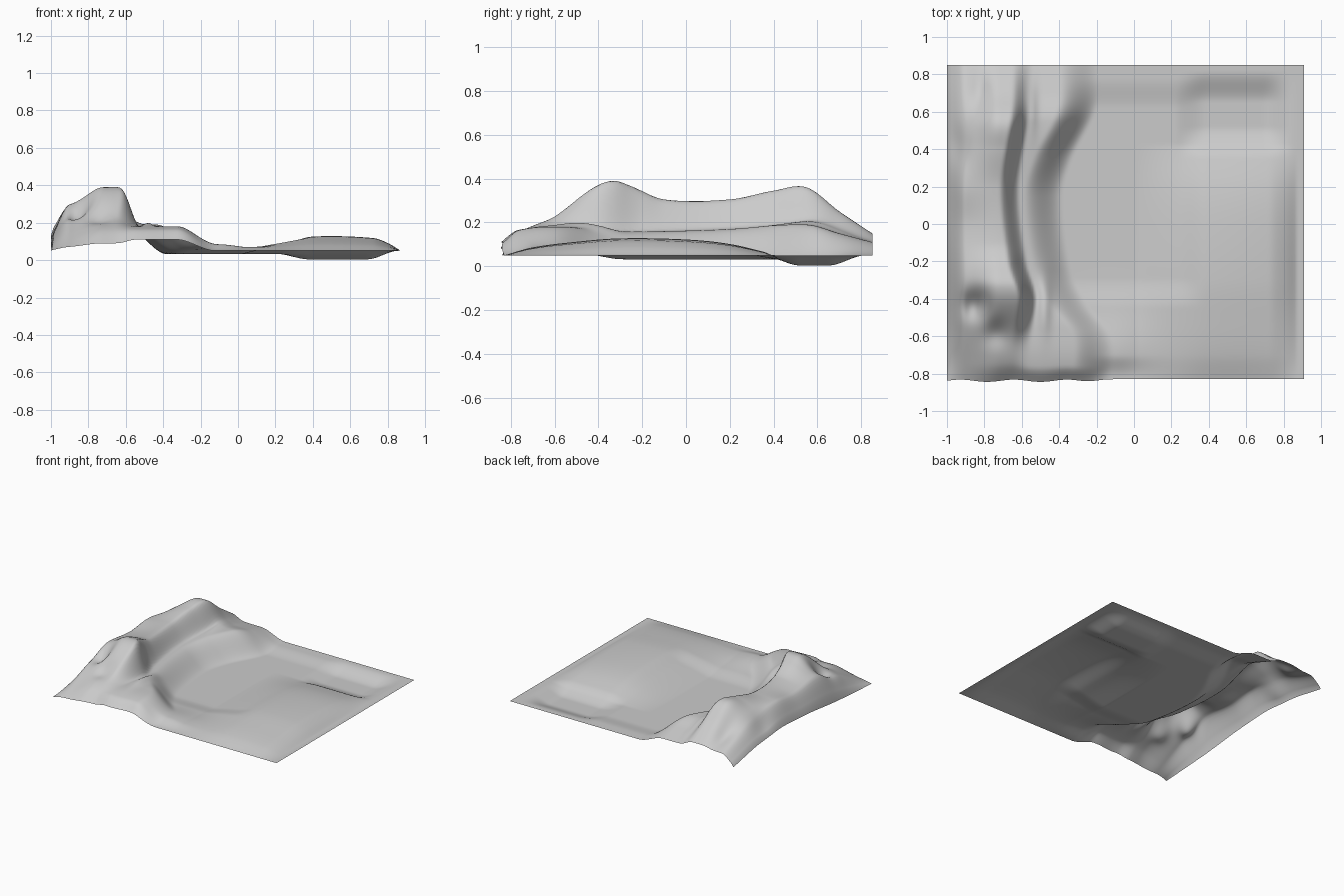
import bpy, math

if "Cube" in bpy.data.objects:
    bpy.data.objects.remove(bpy.data.objects["Cube"], do_unlink=True)

LEFT, RIGHT, FRONT, BACK = -1.0, 0.91, -0.83, 0.85


def curve(t, pts):
    """Smooth curve through (position, value) points."""
    if t <= pts[0][0]:
        return pts[0][1]
    if t >= pts[-1][0]:
        return pts[-1][1]
    i = next(k for k in range(len(pts) - 1) if t <= pts[k + 1][0])

    def slope(k):
        a, b = pts[max(k - 1, 0)], pts[min(k + 1, len(pts) - 1)]
        return (b[1] - a[1]) / (b[0] - a[0])

    (t0, v0), (t1, v1) = pts[i], pts[i + 1]
    h = t1 - t0
    u = (t - t0) / h
    w = u * u * (3 - 2 * u)
    return (v0 * (1 - w) + v1 * w + h * u * (1 - u) ** 2 * slope(i)
            - h * u * u * (1 - u) * slope(i + 1))


def step(a, b, t):
    u = min(max((t - a) / (b - a), 0), 1)
    return u * u * (3 - 2 * u)


def mix(a, b, w):
    return a + (b - a) * w


def bump(x, y, cx, cy, rx, ry):
    return math.exp(-((x - cx) / rx) ** 2 - ((y - cy) / ry) ** 2)


def box(x, y, x0, x1, y0, y1, soft):
    return (step(x0, x0 + soft, x) * step(x1, x1 - soft, x)
            * step(y0, y0 + soft, y) * step(y1, y1 - soft, y))


# Lines that run front to back: (y, value)
CREST = [(FRONT, .09), (-.75, .16), (-.6, .23), (-.42, .36), (-.33, .39), (-.25, .365),
         (-.1, .305), (.2, .305), (.4, .345), (.55, .36), (.7, .25), (BACK, .15)]
SHOULDER = [(FRONT, .07), (-.6, .18), (-.35, .29), (0, .27), (.2, .29),
            (.45, .27), (.65, .2), (BACK, .13)]
WEST_EDGE = [(FRONT, .05), (-.4, .08), (0, .12), (.4, .13), (BACK, .05)]
TERRACE = [(FRONT, .11), (-.76, .165), (-.56, .18), (-.35, .16), (-.1, .16),
           (.2, .17), (.55, .19), (.7, .15), (BACK, .11)]
CLIFF = [(FRONT, -.6), (-.65, -.61), (-.4, -.575), (-.2, -.63), (.2, -.67),
         (.6, -.61), (BACK, -.6)]
FOOT = [(FRONT, -.25), (-.6, -.25), (-.42, -.38), (-.25, -.46), (.15, -.51),
        (.35, -.46), (.62, -.33), (BACK, -.32)]
# Swell of the plain: along y, and its outline along x
SWELL_Y = [(FRONT, 0), (-.7, .035), (-.5, .06), (-.3, .075), (0, .07), (.2, .05), (.42, 0)]
SWELL_X = [(.02, 0), (.2, .55), (.4, 1), (.72, .9), (.8, .55), (.87, 0)]


def plain_height(x, y):
    z = .05 - .018 * box(x, y, -.7, .4, -.45, .78, .16)
    z += curve(y, SWELL_Y) * curve(x, SWELL_X)
    z -= .046 * box(x, y, .22, .86, .35, .82, .17)
    z += .035 * bump(x, y, -.12, -.68, .2, .18) * step(FRONT, -.7, y)
    return z


def height(x, y):
    cliff, foot = curve(y, CLIFF), curve(y, FOOT)
    edge, shoulder = curve(y, WEST_EDGE), curve(y, SHOULDER)
    # Western flank up to the crest
    z = mix(edge, shoulder, step(-1.03, -.9, x) if x > LEFT + .001 else 0)
    z = mix(z, curve(y, CREST), step(-.93, -.72, x))
    # Cliff down to the terrace, then slope down to the plain
    z = mix(z, curve(y, TERRACE), step(cliff - .05, cliff + .06, x))
    z = mix(z, plain_height(x, y), step(foot - .08, foot + .13, x))
    # Hollows and gullies in the flanks
    z -= .07 * bump(x, y, -.85, -.43, .07, .08)
    z -= .03 * bump(x, y, -.74, -.58, .06, .07)
    z -= .04 * bump(x, y, -.94, .42, .05, .12)
    z -= .03 * bump(x, y, -.82, .7, .05, .12)
    z += .025 * bump(x, y, -.48, -.45, .035, .14)
    z += .02 * bump(x, y, -.55, .62, .03, .15)
    return max(z, 0)


# Terrain sheet
NX, NY = 150, 130
verts, faces = [], []
for j in range(NY + 1):
    for i in range(NX + 1):
        x = mix(LEFT, RIGHT, i / NX)
        y = mix(FRONT, BACK, j / NY)
        z = height(x, y)
        # Slightly ragged front rim below the hills
        rag = step(-.1, -.3, x) * step(-.7, FRONT, y)
        verts.append((x, y - rag * (.008 + .006 * math.sin(x * 22)), z))
for j in range(NY):
    for i in range(NX):
        a = j * (NX + 1) + i
        faces.append((a, a + 1, a + NX + 2, a + NX + 1))

mesh = bpy.data.meshes.new("terrain")
mesh.from_pydata(verts, [], faces)
mesh.shade_smooth()
terrain = bpy.data.objects.new("terrain", mesh)
bpy.context.collection.objects.link(terrain)

# Single stone grey
grey = bpy.data.materials.new("stone_grey")
grey.use_nodes = True
colour = (.6, .6, .6, 1)
grey.diffuse_color = colour
grey.node_tree.nodes["Principled BSDF"].inputs["Base Color"].default_value = colour
mesh.materials.append(grey)
